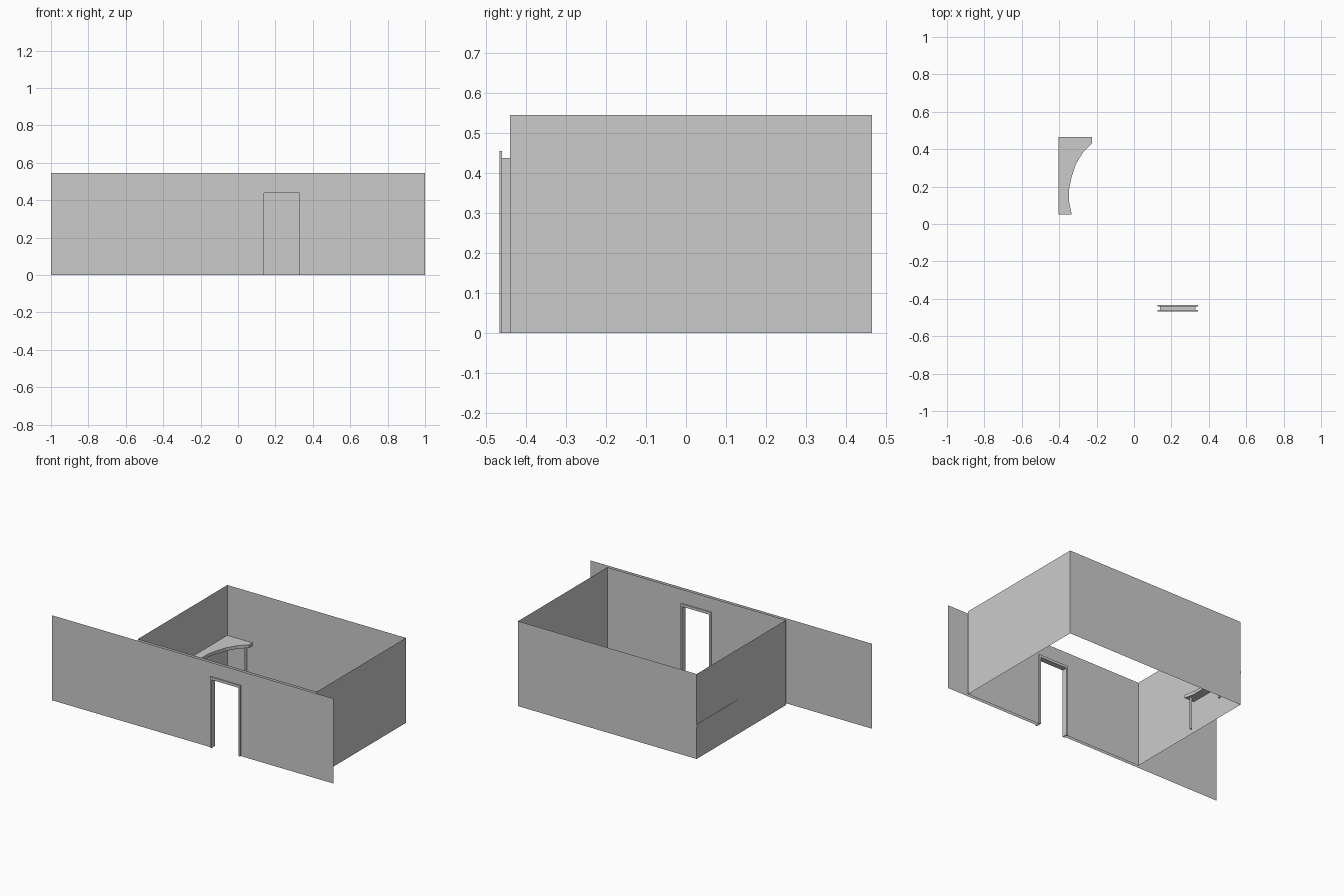
import bpy, bmesh
from mathutils import Vector

if "Cube" in bpy.data.objects:
    bpy.data.objects.remove(bpy.data.objects["Cube"])

H = 0.545                       # wall height
XL, XR = -0.402, 0.866          # room sides
YB, YI, YO = 0.466, -0.44, -0.46  # back wall, inner front, outer front
DL, DR, DH = 0.139, 0.33, 0.438   # door opening
TRIM = 0.0125


def make(name, faces, extrude=None):
    """Mesh from lists of corner loops, optionally extruded into a solid."""
    bm = bmesh.new()
    for loop in faces:
        bm.faces.new([bm.verts.new(p) for p in loop])
    bmesh.ops.remove_doubles(bm, verts=bm.verts, dist=1e-5)
    if extrude:
        out = bmesh.ops.extrude_face_region(bm, geom=bm.faces[:], use_keep_orig=True)
        moved = [g for g in out["geom"] if isinstance(g, bmesh.types.BMVert)]
        bmesh.ops.translate(bm, verts=moved, vec=Vector(extrude))
        bmesh.ops.recalc_face_normals(bm, faces=bm.faces)
    mesh = bpy.data.meshes.new(name)
    bm.to_mesh(mesh)
    bm.free()
    obj = bpy.data.objects.new(name, mesh)
    bpy.context.collection.objects.link(obj)
    return obj


def upright(a, b):
    return [(*a, 0), (*b, 0), (*b, H), (*a, H)]


def door_wall(name, x0, x1, y):
    """Thin wall with a doorway, as one outline."""
    outline = [(x0, 0), (DL, 0), (DL, DH), (DR, DH), (DR, 0), (x1, 0), (x1, H), (x0, H)]
    make(name, [[(x, y, z) for x, z in outline]])


# Single-sheet walls
make("left_wall", [upright((XL, YB), (XL, YI))])
make("right_wall", [upright((XR, YI), (XR, YB))])
make("back_wall", [upright((XR, YB), (XL, YB))])
door_wall("inner_front_wall", XL, XR, YI)
door_wall("outer_front_wall", -1, 1, YO)

# Door lining between the two front walls
path = [(DL, 0), (DL, DH), (DR, DH), (DR, 0)]
make("door_lining", [[(*a, YO), (*b, YO), (*b, YI), (*a, YI)] for a, b in zip(path, path[1:])])
lining = bpy.data.objects["door_lining"]
for v in lining.data.vertices:
    v.co = (v.co.x, v.co.z, v.co.y)

# Door casing on both faces
top = DH + 0.017
casing = [(DL - TRIM, 0), (DL, 0), (DL, DH), (DR, DH), (DR, 0),
          (DR + TRIM, 0), (DR + TRIM, top), (DL - TRIM, top)]
for name, y, d in (("outer_casing", YO, -0.007), ("inner_casing", YI, 0.007)):
    make(name, [[(x, y, z) for x, z in casing]], (0, d, 0))

# Curved counter against the left wall
edge = [(-0.225, YB), (-0.225, 0.432), (-0.27, 0.387), (-0.31, 0.322), (-0.334, 0.25),
        (-0.347, 0.185), (-0.347, 0.118), (-0.333, 0.052)]
counter = [(XL - 0.002, YB)] + edge + [(XL - 0.002, 0.052)]
make("counter_top", [[(x, y, 0.202) for x, y in counter]], (0, 0, 0.02))

# Counter legs
for name, x, y in (("front_leg", -0.362, 0.073), ("back_leg", -0.258, 0.448)):
    bpy.ops.mesh.primitive_cylinder_add(vertices=16, radius=0.007, depth=0.202,
                                        location=(x, y, 0.101))
    leg = bpy.context.object
    leg.name = name
    bpy.ops.object.shade_smooth_by_angle()
